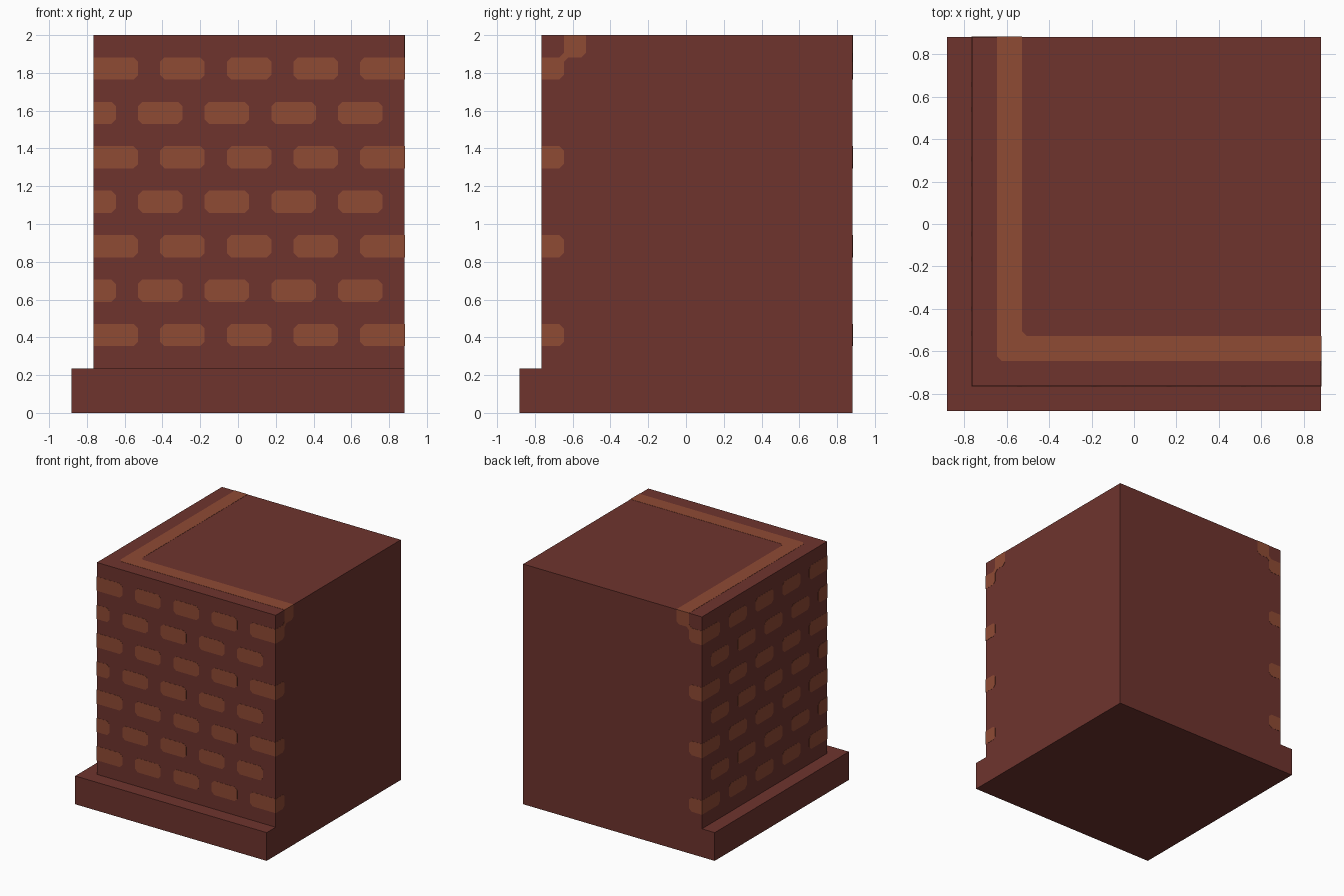
import bpy
import bmesh

cube = bpy.data.objects.get("Cube")
if cube:
    bpy.data.objects.remove(cube, do_unlink=True)

U = 2 / 17      # one grid unit: the block is 15 x 15 x 17 units
T = 0.012       # painted plate thickness, in grid units
C = 0.2         # chamfer of the brick corners, in grid units


def material(name, color):
    mat = bpy.data.materials.new(name)
    mat.use_nodes = True
    mat.diffuse_color = color
    mat.node_tree.nodes["Principled BSDF"].inputs["Base Color"].default_value = color
    return mat


DARK = material("dark brick red", (0.158, 0.034, 0.027, 1))
LIGHT = material("light brick orange", (0.275, 0.069, 0.034, 1))


def finish(name, bm, mat):
    """Scale grid units to the model frame and make the object."""
    for v in bm.verts:
        v.co = ((v.co.x - 7.5) * U, (v.co.y - 7.5) * U, v.co.z * U)
    bmesh.ops.recalc_face_normals(bm, faces=bm.faces)
    mesh = bpy.data.meshes.new(name)
    bm.to_mesh(mesh)
    bm.free()
    mesh.materials.append(mat)
    obj = bpy.data.objects.new(name, mesh)
    bpy.context.collection.objects.link(obj)


def plate(bm, points, place, level, out):
    """Thin prism over a 2D outline; place(a, b, h) maps it into the block."""
    low = [bm.verts.new(place(a, b, level)) for a, b in points]
    top = [bm.verts.new(place(a, b, level + out)) for a, b in points]
    bm.faces.new(low)
    bm.faces.new(top)
    for i in range(len(points)):
        j = (i + 1) % len(points)
        bm.faces.new((low[i], low[j], top[j], top[i]))


def brick(a0, a1, z0, low_edge, high_edge):
    """Brick outline; ends that meet a wall edge stay square and wrap over it."""
    z1 = z0 + 1
    left = ([(a0 - T, z1), (a0 - T, z0)] if low_edge else
            [(a0 + C, z1), (a0, z1 - C), (a0, z0 + C), (a0 + C, z0)])
    right = ([(a1 + T, z0), (a1 + T, z1)] if high_edge else
             [(a1 - C, z0), (a1, z0 + C), (a1, z1 - C), (a1 - C, z1)])
    return left + right


# Corner wall with a stepped base along the front and the right
bm = bmesh.new()
outline = [(0, 0, 0), (15, 0, 0), (15, 15, 0), (0, 15, 0),        # bottom
           (15, 0, 2), (0, 0, 2), (0, 15, 2),                     # ledge rim
           (15, 1, 2), (1, 1, 2), (1, 15, 2),                     # wall foot
           (15, 1, 17), (1, 1, 17), (1, 15, 17), (15, 15, 17)]    # top
verts = [bm.verts.new(p) for p in outline]
for face in [(0, 3, 2, 1), (0, 1, 4, 5), (3, 0, 5, 6), (5, 4, 7, 8),
             (6, 5, 8, 9), (8, 7, 10, 11), (9, 8, 11, 12), (11, 10, 13, 12),
             (1, 2, 13, 10, 7, 4), (2, 3, 6, 9, 12, 13)]:
    bm.faces.new([verts[i] for i in face])
finish("corner_wall", bm, DARK)


# The two brick walls mirror each other across the block's diagonal
def wall_x(a, b, h):
    return (a, h, b)


def wall_y(a, b, h):
    return (h, a, b)


for name, place in (("front", wall_x), ("right", wall_y)):
    bm = bmesh.new()
    for row in range(7):
        z = 3 + 2 * row
        if row % 2 == 0:
            spans = [(a, a + 2) for a in range(1, 15, 3)]
        else:
            spans = [(1, 2)] + [(a, a + 2) for a in range(3, 14, 3)]
        for a0, a1 in spans:
            plate(bm, brick(a0, a1, z, a0 == 1, a1 == 15), place, 1, -T)
    finish(name + "_wall_bricks", bm, LIGHT)

# Brick ends on the two cut sides, the top one joined to the end of the strip
joined_end = [(1 - T, 15), (2 - C, 15), (2, 15 + C), (2, 16 - C), (2 + C, 16),
              (3 - C, 16), (3, 16 + C), (3, 17 + T), (2, 17 + T), (2, 16 + C),
              (2 - C, 16), (1 - T, 16)]
for name, place in (("left", wall_y), ("back", wall_x)):
    bm = bmesh.new()
    for z in (3, 7, 11):
        plate(bm, brick(1, 2, z, True, False), place, 15, T)
    plate(bm, joined_end, place, 15, T)
    finish(name + "_brick_ends", bm, LIGHT)

# L-shaped strip on the top
bm = bmesh.new()
strip = [(2, 15 + T), (2, 2 + C), (2 + C, 2), (15 + T, 2), (15 + T, 3),
         (3 + C, 3), (3, 3 + C), (3, 15 + T)]
plate(bm, strip, lambda a, b, h: (a, b, h), 17, T)
finish("top_strip", bm, LIGHT)
